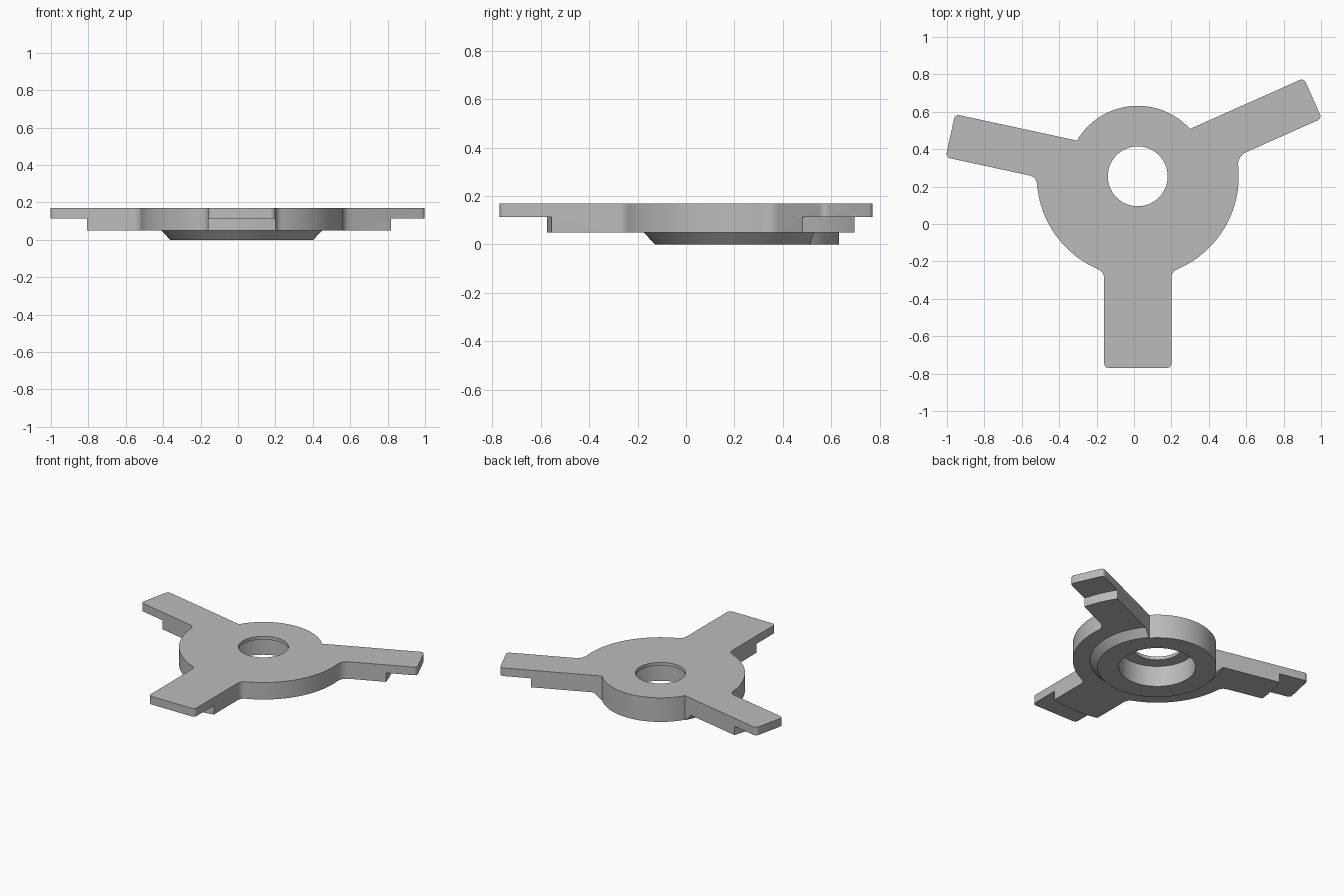
import bpy, bmesh
from math import sin, cos, radians, sqrt, atan2, pi, tau
from mathutils import Vector, Matrix

if "Cube" in bpy.data.objects:
    bpy.data.objects.remove(bpy.data.objects["Cube"], do_unlink=True)

CENTRE = Vector((0.02, 0.255, 0))
BODY_R, BACK_R = 0.54, 0.377
ARM_LENGTH, TIP_R = 1.025, 0.025
TOP_Z = 0.17


def arc(cx, cy, r, start, end, steps):
    return [Vector((cx + r * cos(start + (end - start) * i / steps),
                    cy + r * sin(start + (end - start) * i / steps)))
            for i in range(steps + 1)]


def arm_half(half, body_r, fillet):
    """Side of an arm lying along +x, from the body out to the tip corner."""
    root = sqrt((body_r + fillet) ** 2 - (half + fillet) ** 2)
    pts = [Vector((root, half))]
    if fillet:
        to_body = atan2(-(half + fillet), -root)
        pts = arc(root, half + fillet, fillet, to_body, -pi / 2, 8)
    return pts + arc(ARM_LENGTH - TIP_R, half - TIP_R, TIP_R, pi / 2, 0, 6)


def arm(degrees, half, first, second):
    """Counter-clockwise arm outline; first and second are (body radius, fillet)."""
    near = [Vector((p.x, -p.y)) for p in arm_half(half, *first)]
    far = arm_half(half, *second)[::-1]
    turn = Matrix.Rotation(radians(degrees), 2)
    return [turn @ p for p in near + far]


def make_object(name, bm):
    bmesh.ops.recalc_face_normals(bm, faces=bm.faces)
    mesh = bpy.data.meshes.new(name)
    bm.to_mesh(mesh)
    bm.free()
    obj = bpy.data.objects.new(name, mesh)
    obj.location = CENTRE
    bpy.context.collection.objects.link(obj)
    return obj


# Plan outline: three arms joined by arcs, with a smaller radius at the back
arms = [(arm(-90, 0.18, (BODY_R, 0.05), (BODY_R, 0.05)), BODY_R),
        (arm(24, 0.118, (BODY_R, 0.07), (BACK_R, 0)), BACK_R),
        (arm(167.8, 0.118, (BACK_R, 0), (BODY_R, 0.05)), BODY_R)]
outline = []
for i, (points, radius) in enumerate(arms):
    following = arms[(i + 1) % 3][0][0]
    start = atan2(points[-1].y, points[-1].x)
    sweep = (atan2(following.y, following.x) - start) % tau
    outline += points + arc(0, 0, radius, start, start + sweep, 40)[1:-1]

# Plate extruded from the outline
bm = bmesh.new()
base = bm.faces.new([bm.verts.new((p.x, p.y, -0.1)) for p in outline])
walls = bmesh.ops.extrude_face_region(bm, geom=[base])
for v in walls["geom"]:
    if isinstance(v, bmesh.types.BMVert):
        v.co.z = TOP_Z
plate = make_object("three_arm_hub_plate", bm)

# Turned envelope: bore, counterbore, tapered hub, arm undersides and tip steps
profile = [(0.16, 0.3), (0.16, 0.147), (0.245, 0.147), (0.245, 0),
           (0.383, 0), (0.43, 0.05), (0.83, 0.05), (0.83, 0.113),
           (1.3, 0.113), (1.3, 0.3)]
STEPS = 128
bm = bmesh.new()
rings = [[bm.verts.new((r * cos(tau * i / STEPS), r * sin(tau * i / STEPS), z))
          for i in range(STEPS)] for r, z in profile]
for ring, after in zip(rings, rings[1:] + rings[:1]):
    for i in range(STEPS):
        j = (i + 1) % STEPS
        bm.faces.new((ring[i], ring[j], after[j], after[i]))
envelope = make_object("turned_envelope", bm)
envelope.hide_render = True

# Keep only the part of the plate inside the envelope
trim = plate.modifiers.new("trim", "BOOLEAN")
trim.operation = "INTERSECT"
trim.solver = "EXACT"
trim.object = envelope
bpy.ops.object.select_all(action="DESELECT")
plate.select_set(True)
bpy.context.view_layer.objects.active = plate
bpy.ops.object.modifier_apply(modifier=trim.name)
bpy.data.objects.remove(envelope, do_unlink=True)
bpy.ops.object.shade_smooth_by_angle(angle=radians(25))

# Plain grey finish
grey = bpy.data.materials.new("plain_grey")
grey.use_nodes = True
colour = (0.5, 0.5, 0.5, 1)
grey.diffuse_color = colour
grey.node_tree.nodes["Principled BSDF"].inputs["Base Color"].default_value = colour
plate.data.materials.clear()
plate.data.materials.append(grey)
